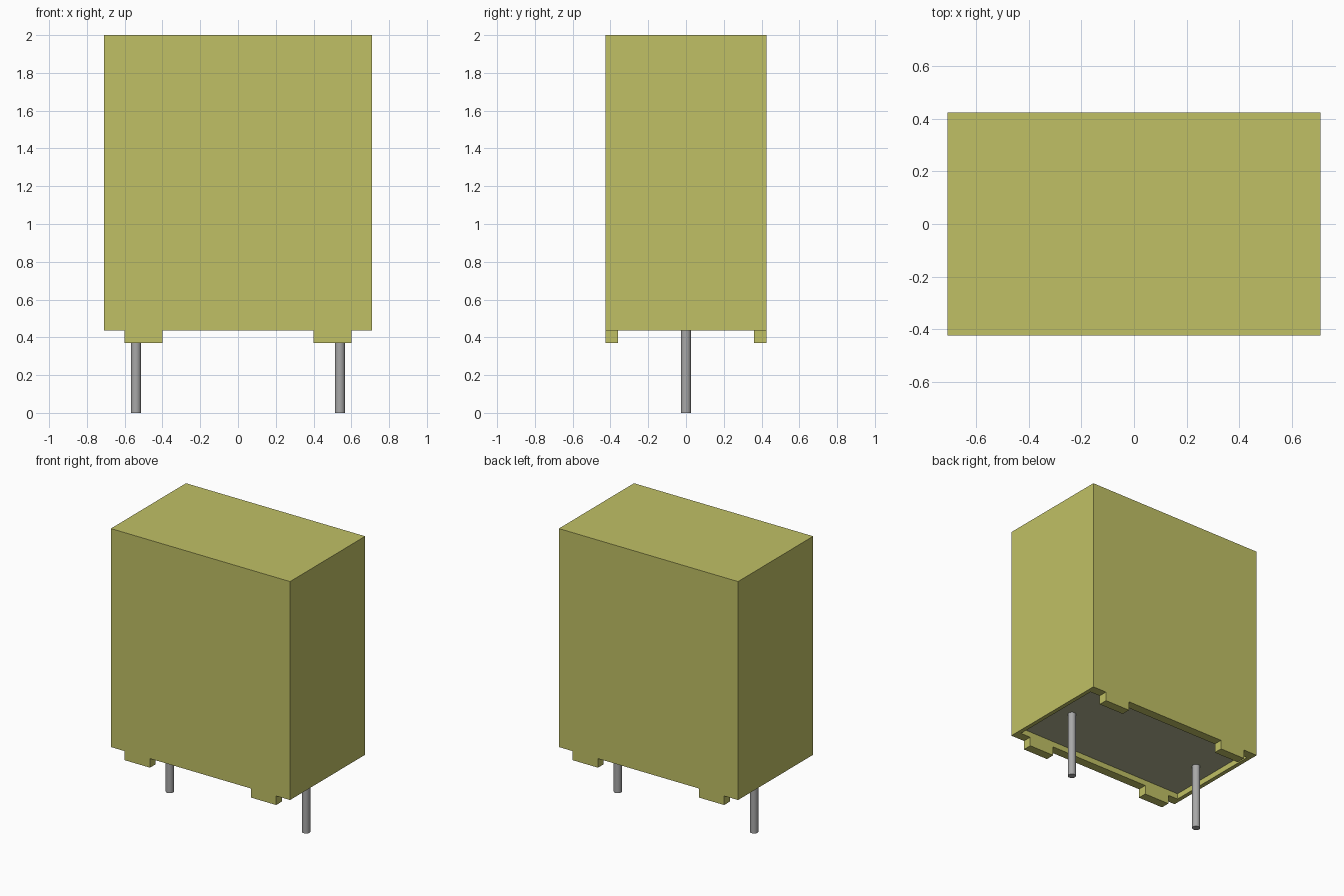
import bpy
import bmesh

cube = bpy.data.objects.get("Cube")
if cube:
    bpy.data.objects.remove(cube, do_unlink=True)

# Main dimensions
HX, HY = 0.71, 0.425            # half width and depth of the case
TOP, RIM, RECESS, FOOT = 2.0, 0.435, 0.475, 0.37
WALL_X, WALL_Y = 0.03, 0.065    # rim thickness at ends and sides
PIN_X, PIN_R = 0.54, 0.027


def material(name, srgb, metallic=0.0):
    lin = [((c / 255 + 0.055) / 1.055) ** 2.4 for c in srgb] + [1.0]
    mat = bpy.data.materials.new(name)
    mat.use_nodes = True
    mat.diffuse_color = lin
    bsdf = mat.node_tree.nodes["Principled BSDF"]
    bsdf.inputs["Base Color"].default_value = lin
    bsdf.inputs["Roughness"].default_value = 0.6
    return mat


yellow = material("case yellow", (192, 192, 101))
resin = material("resin grey", (178, 180, 146))
metal = material("pin metal", (168, 168, 168))


def add_object(name, bm, mats):
    bmesh.ops.recalc_face_normals(bm, faces=bm.faces)
    mesh = bpy.data.meshes.new(name)
    bm.to_mesh(mesh)
    bm.free()
    for m in mats:
        mesh.materials.append(m)
    obj = bpy.data.objects.new(name, mesh)
    bpy.context.collection.objects.link(obj)
    return obj


def ring(bm, hx, hy, z):
    return [bm.verts.new((sx * hx, sy * hy, z))
            for sx, sy in ((-1, -1), (1, -1), (1, 1), (-1, 1))]


# Case: outer shell, rim and shallow recess closed by the resin fill
bm = bmesh.new()
ix, iy = HX - WALL_X, HY - WALL_Y
rings = [ring(bm, HX, HY, TOP), ring(bm, HX, HY, RIM),
         ring(bm, ix, iy, RIM), ring(bm, ix, iy, RECESS)]
for a, b in zip(rings, rings[1:]):
    for i in range(4):
        j = (i + 1) % 4
        bm.faces.new((a[i], a[j], b[j], b[i]))
bm.faces.new(rings[0])
bm.faces.new(rings[-1]).material_index = 1
add_object("case", bm, [yellow, resin])

# Four standoff feet under the long rims, flush with the case sides
for sx, side in ((1, "left"), (-1, "right")):
    for sy, end in ((-1, "front"), (1, "back")):
        bm = bmesh.new()
        bmesh.ops.create_cube(bm, size=1)
        bmesh.ops.scale(bm, verts=bm.verts, vec=(0.2, WALL_Y, RIM - FOOT))
        bmesh.ops.translate(bm, verts=bm.verts, vec=(
            sx * 0.5, sy * (HY - WALL_Y / 2), (RIM + FOOT) / 2))
        # the top face is hidden against the rim
        hidden = [f for f in bm.faces if f.normal.z > 0.9]
        bmesh.ops.delete(bm, geom=hidden, context='FACES')
        add_object(f"foot_{end}_{side}", bm, [yellow])

# Round lead pins
for sx, side in ((1, "left"), (-1, "right")):
    bpy.ops.mesh.primitive_cylinder_add(
        vertices=24, radius=PIN_R, depth=RECESS + 0.01,
        location=(sx * PIN_X, 0, (RECESS + 0.01) / 2))
    pin = bpy.context.object
    pin.name = f"pin_{side}"
    pin.data.materials.append(metal)
    bpy.ops.object.shade_smooth_by_angle()
